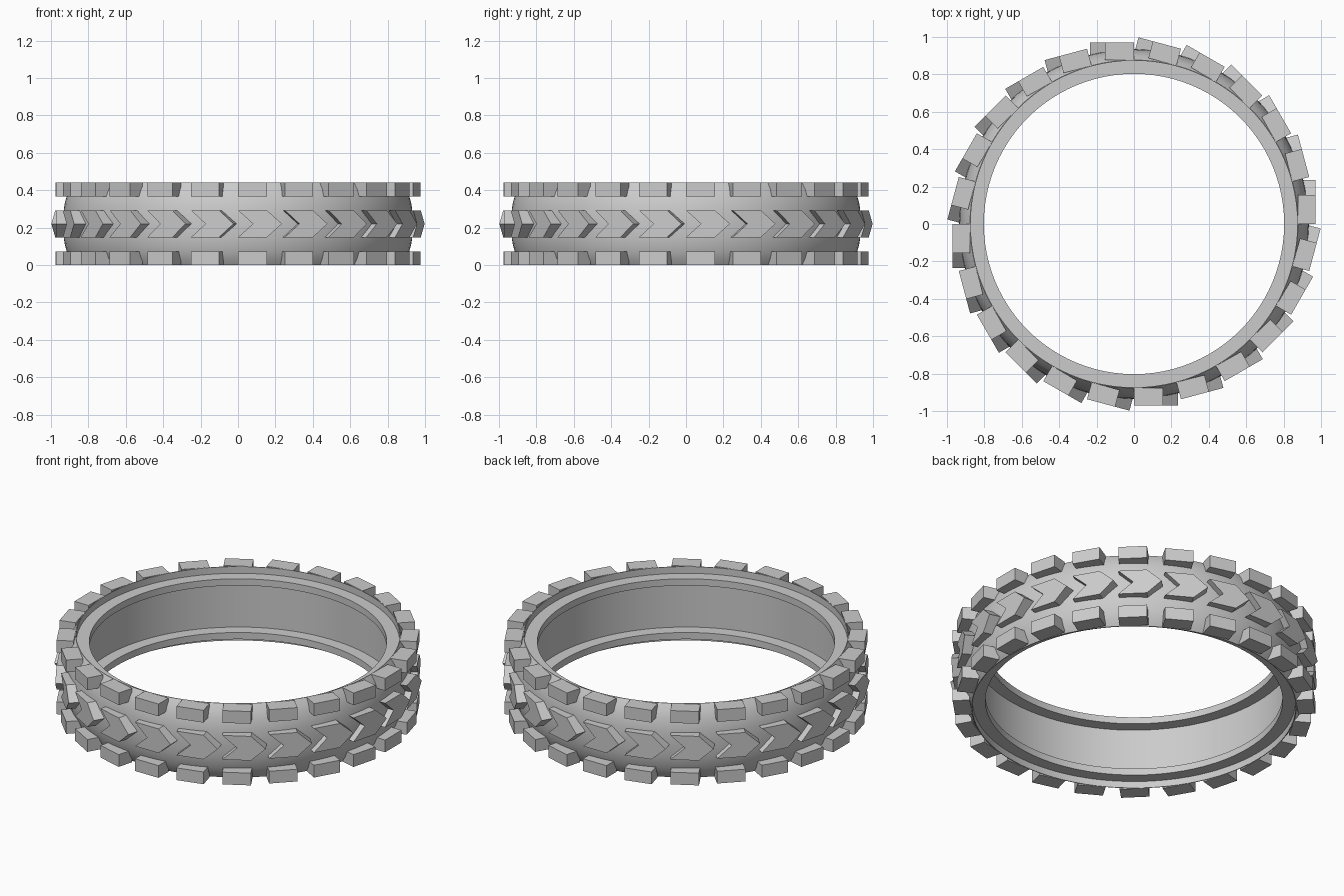
import bpy, bmesh, math
from mathutils import Matrix

if "Cube" in bpy.data.objects:
    bpy.data.objects.remove(bpy.data.objects["Cube"])

COUNT = 24            # tread pieces around the tyre
FACE = -0.97          # outer face of the tread
ROOT = -0.877         # inner side of the tread

rubber = bpy.data.materials.new("grey rubber")
rubber.diffuse_color = (0.6, 0.6, 0.6, 1)
rubber.use_nodes = True
rubber.node_tree.nodes["Principled BSDF"].inputs["Base Color"].default_value = rubber.diffuse_color


def make_object(name, bm):
    bmesh.ops.recalc_face_normals(bm, faces=bm.faces)
    mesh = bpy.data.meshes.new(name)
    bm.to_mesh(mesh)
    bm.free()
    mesh.materials.append(rubber)
    obj = bpy.data.objects.new(name, mesh)
    bpy.context.collection.objects.link(obj)
    return obj


def tread_ring(name, outline):
    """Extrude an x-z outline radially and repeat it around the z axis."""
    bm = bmesh.new()
    for i in range(COUNT):
        turn = Matrix.Rotation(2 * math.pi * i / COUNT, 3, 'Z')
        outer, inner = ([bm.verts.new(turn @ Matrix.Translation((x, y, z)).translation)
                         for x, z in outline] for y in (FACE, ROOT))
        bm.faces.new(outer)
        bm.faces.new(inner[::-1])
        n = len(outline)
        for k in range(n):
            j = (k + 1) % n
            bm.faces.new((outer[k], inner[k], inner[j], outer[j]))
    return make_object(name, bm)


# Tyre carcass: lower half of the section, mirrored about mid height, then spun
half = [(0.935, 0.22), (0.934, 0.18), (0.931, 0.14), (0.925, 0.105), (0.915, 0.07),
        (0.901, 0.035), (0.877, 0), (0.873, 0), (0.873, 0.04), (0.803, 0.04),
        (0.803, 0.08), (0.873, 0.08)]
section = half + [(r, 0.44 - z) for r, z in half[:0:-1]]
bm = bmesh.new()
SEG = 96
rings = []
for i in range(SEG):
    a = 2 * math.pi * i / SEG
    rings.append([bm.verts.new((r * math.cos(a), r * math.sin(a), z)) for r, z in section])
for i in range(SEG):
    a, b = rings[i], rings[(i + 1) % SEG]
    for k in range(len(section)):
        j = (k + 1) % len(section)
        bm.faces.new((a[k], b[k], b[j], a[j]))
tyre = make_object("tyre_carcass", bm)
bpy.context.view_layer.objects.active = tyre
tyre.select_set(True)
bpy.ops.object.shade_smooth_by_angle(angle=math.radians(30))

# Shoulder blocks along both edges
for name, z0, z1 in (("lower_shoulder_blocks", 0, 0.073), ("upper_shoulder_blocks", 0.367, 0.44)):
    tread_ring(name, [(0, z0), (0.155, z0), (0.155, z1), (0, z1)])

# Arrow-shaped blocks around the middle
tread_ring("chevron_blocks", [(0, 0.148), (0.155, 0.148), (0.235, 0.22),
                              (0.155, 0.292), (0, 0.292), (0.08, 0.22)])
